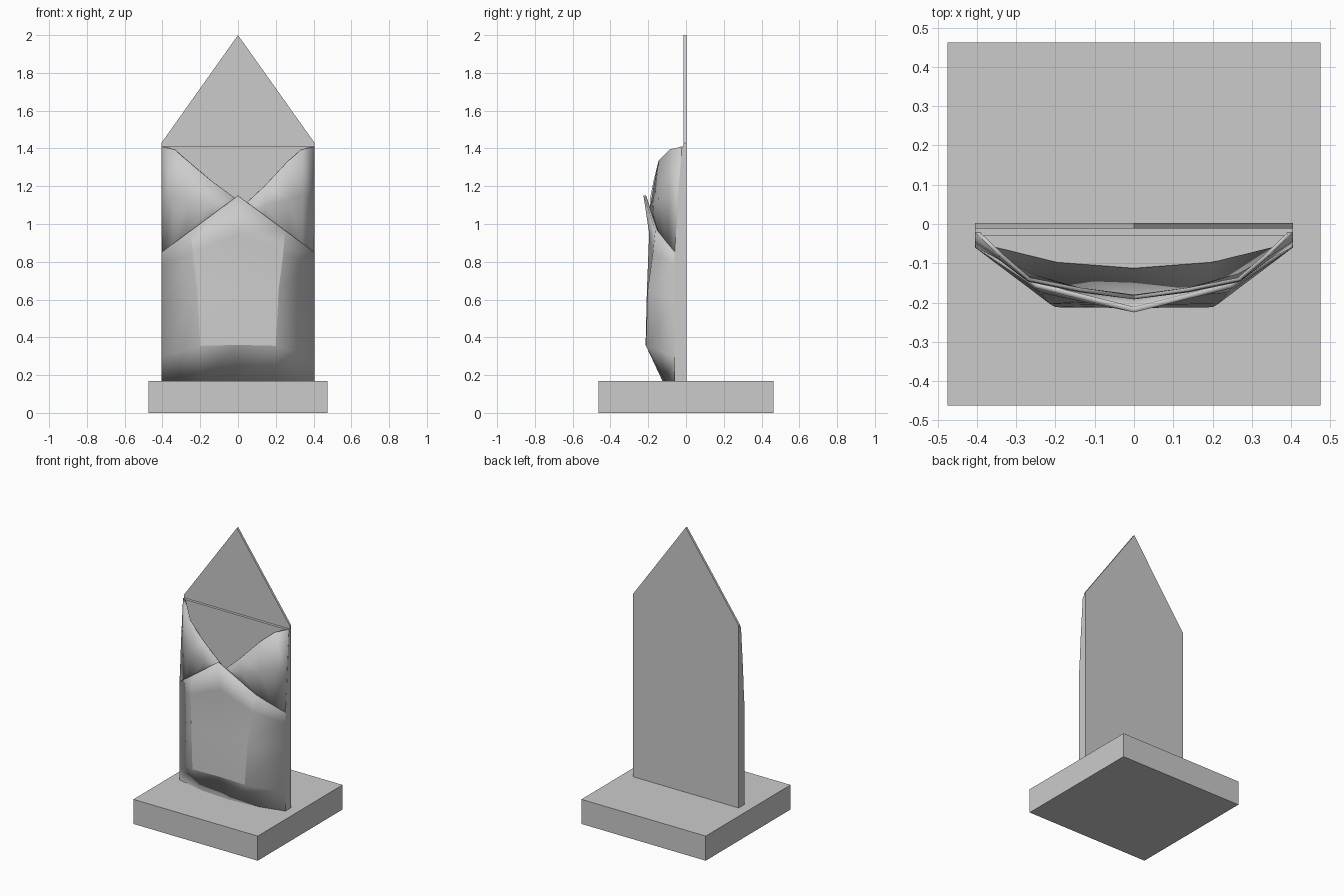
import bpy

cube = bpy.data.objects.get("Cube")
if cube:
    bpy.data.objects.remove(cube, do_unlink=True)

grey = bpy.data.materials.new("paper_grey")
grey.use_nodes = True
COLOUR = (0.6, 0.6, 0.6, 1)
grey.diffuse_color = COLOUR
grey.node_tree.nodes["Principled BSDF"].inputs["Base Color"].default_value = COLOUR

BASE_TOP = 0.17
HALF = 0.405


def make(name, verts, faces):
    mesh = bpy.data.meshes.new(name)
    mesh.from_pydata(verts, [], faces)
    mesh.materials.append(grey)
    obj = bpy.data.objects.new(name, mesh)
    bpy.context.collection.objects.link(obj)
    return obj


def prism(name, profile, axis, start, end):
    """Extrude a 2D profile along axis 0 (x), 1 (y) or 2 (z)."""
    n = len(profile)
    verts = []
    for depth in (start, end):
        for p in profile:
            v = list(p)
            v.insert(axis, depth)
            verts.append(v)
    faces = [list(range(n))[::-1], list(range(n, 2 * n))]
    faces += [(i, (i + 1) % n, n + (i + 1) % n, n + i) for i in range(n)]
    obj = make(name, verts, faces)
    recalc(obj)
    return obj


def recalc(obj):
    bpy.ops.object.select_all(action='DESELECT')
    obj.select_set(True)
    bpy.context.view_layer.objects.active = obj
    bpy.ops.object.mode_set(mode='EDIT')
    bpy.ops.mesh.select_all(action='SELECT')
    bpy.ops.mesh.normals_make_consistent(inside=False)
    bpy.ops.object.mode_set(mode='OBJECT')


def sheet(name, rows, thickness):
    """Folded paper: a grid of points whose faces look to the front, thickened inward."""
    w = len(rows[0])
    faces = [(r * w + c, r * w + c + 1, (r + 1) * w + c + 1, (r + 1) * w + c)
             for r in range(len(rows) - 1) for c in range(w - 1)]
    obj = make(name, [p for row in rows for p in row], faces)
    if sum(p.normal.y * p.area for p in obj.data.polygons) > 0:
        obj.data.flip_normals()
    solid = obj.modifiers.new("thickness", 'SOLIDIFY')
    solid.thickness = thickness
    solid.offset = -1
    bpy.ops.object.select_all(action='DESELECT')
    obj.select_set(True)
    bpy.context.view_layer.objects.active = obj
    bpy.ops.object.shade_smooth_by_angle(angle=0.45)
    return obj


# Square stand
prism("base", [(-0.475, -0.463), (0.475, -0.463), (0.475, 0.463), (-0.475, 0.463)],
      2, 0, BASE_TOP)

# Tall back sheet with the open pointed flap
prism("back_panel", [(-HALF, BASE_TOP), (HALF, BASE_TOP), (HALF, 1.43), (0, 2), (-HALF, 1.43)],
      1, -0.012, 0.003)

# Inner sheet whose top edge shows as a rim
prism("inner_panel", [(-0.39, BASE_TOP), (0.39, BASE_TOP), (0.39, 1.41), (-0.39, 1.41)],
      1, -0.03, -0.012)

# Narrow side folds
for side, s in (("left", 1), ("right", -1)):
    prism(side + "_fold", [(0, BASE_TOP), (-0.06, BASE_TOP), (-0.06, 0.85), (-0.022, 1.41), (0, 1.41)],
          0, s * 0.39, s * HALF)

# Bulging front pocket with a peaked top edge (half rows, then mirrored)
half_rows = [
    [(HALF, -0.06, BASE_TOP), (0.2, -0.11, BASE_TOP), (0, -0.125, BASE_TOP)],
    [(HALF, -0.06, 0.3), (0.2, -0.212, 0.355), (0, -0.214, 0.36)],
    [(HALF, -0.06, 0.6), (0.215, -0.203, 0.65), (0, -0.207, 0.65)],
    [(HALF, -0.06, 0.78), (0.24, -0.175, 0.85), (0, -0.195, 0.95)],
    [(HALF, -0.06, 0.85), (0.25, -0.163, 0.965), (0, -0.225, 1.15)],
]
rows = [[(-x, y, z) for x, y, z in row] + [p for p in row[-2::-1]] for row in half_rows]
sheet("front_pocket", rows, 0.014)

# Side flaps folded in behind the pocket
for side, s, tip in (("left", 1, 1.07), ("right", -1, 1.125)):
    upper = [(HALF, -0.022, 1.41), (0.34, -0.085, 1.395), (0.27, -0.145, 1.335),
             (0.14, -0.172, 1.2 + (tip - 1.07) * 0.5), (0.0, -0.192, tip)]
    lower = [(HALF, -0.058, 0.84), (0.34, -0.095, 0.88), (0.27, -0.135, 0.93),
             (0.14, -0.172, 1.0), (0.0, -0.19, 1.04)]
    middle = [(HALF, -0.045, 1.1), (0.345, -0.09, 1.15), (0.27, -0.147, 1.13),
              (0.14, -0.174, 1.1), (0.0, -0.191, (tip + 1.04) / 2)]
    flap = [[(s * x, y, z) for x, y, z in row] for row in (lower, middle, upper)]
    sheet(side + "_flap", flap, 0.01)
